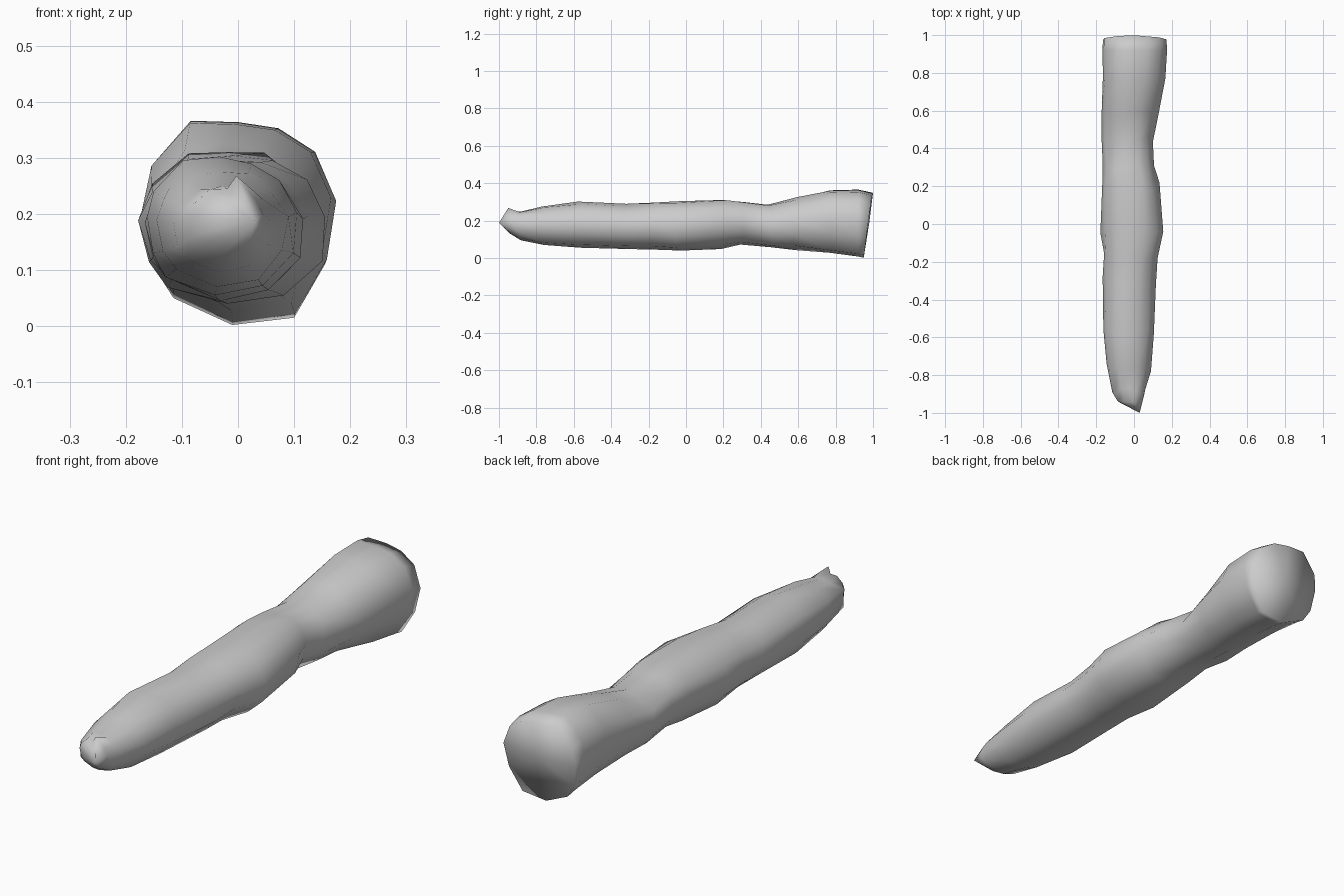
import bpy, bmesh, math, random

if "Cube" in bpy.data.objects:
    bpy.data.objects.remove(bpy.data.objects["Cube"])

random.seed(4)

# Sections along the log: y, left x, right x, bottom z, top z
sections = [
    (-0.94, -0.085, 0.045, 0.130, 0.245),
    (-0.89, -0.115, 0.060, 0.095, 0.250),
    (-0.76, -0.145, 0.090, 0.070, 0.275),
    (-0.57, -0.162, 0.105, 0.055, 0.302),
    (-0.30, -0.166, 0.116, 0.048, 0.290),
    (-0.17, -0.158, 0.125, 0.045, 0.296),
    (-0.04, -0.178, 0.155, 0.040, 0.304),
    (0.20, -0.168, 0.135, 0.048, 0.310),
    (0.31, -0.166, 0.106, 0.072, 0.300),
    (0.45, -0.172, 0.100, 0.058, 0.285),
    (0.58, -0.172, 0.128, 0.042, 0.325),
    (0.77, -0.165, 0.166, 0.028, 0.362),
    (0.92, -0.166, 0.175, 0.008, 0.366),
]
# Irregular faceted outline of the thick end (x, z)
end_outline = [(0.172, 0.21), (0.155, 0.11), (0.10, 0.015), (-0.01, 0.002),
               (-0.115, 0.05), (-0.15, 0.105), (-0.165, 0.20), (-0.155, 0.27),
               (-0.085, 0.35), (0.0, 0.345), (0.07, 0.335), (0.135, 0.295)]
N = len(end_outline)
unit = [((x - 0.0035) / 0.1685, (z - 0.176) / 0.174) for x, z in end_outline]

bm = bmesh.new()
rings = []
for y, l, r, b, t in sections:
    # blend a round section with the faceted outline
    k = 0.9 if y > 0.7 else 0.35
    pts = []
    for i, (u, v) in enumerate(unit):
        a = math.atan2(v, u)
        j = 1 if y > 0.7 else random.uniform(0.95, 1.03)
        pts.append((j * (k * u + (1 - k) * math.cos(a)),
                    j * (k * v + (1 - k) * math.sin(a))))
    u0, u1 = min(p[0] for p in pts), max(p[0] for p in pts)
    v0, v1 = min(p[1] for p in pts), max(p[1] for p in pts)
    ring = []
    for u, v in pts:
        x = l + (r - l) * (u - u0) / (u1 - u0)
        z = b + (t - b) * (v - v0) / (v1 - v0)
        dy = random.uniform(-0.02, 0.02) if -0.9 < y < 0.7 else 0
        ring.append(bm.verts.new((x, y + dy, z)))
    rings.append(ring)

# Slanted cut at the thick end
rings.append([bm.verts.new((x, 0.95 + 0.045 * z / 0.35 + 0.005 * (abs(x) < 0.05 and z > 0.3), z))
              for x, z in end_outline])

for a, b in zip(rings, rings[1:]):
    for i in range(N):
        j = (i + 1) % N
        bm.faces.new((a[i], a[j], b[j], b[i]))

# Splinter peak on top of the tapered end
peak = max(rings[0], key=lambda v: v.co.z - abs(v.co.x))
peak.co = (-0.003, -0.95, 0.268)

# End caps: pointed front, flat back
tip = bm.verts.new((0.03, -1.0, 0.188))
back = bm.verts.new((0.0, 0.98, 0.19))
for i in range(N):
    j = (i + 1) % N
    bm.faces.new((tip, rings[0][j], rings[0][i]))
    bm.faces.new((back, rings[-1][i], rings[-1][j]))
bmesh.ops.recalc_face_normals(bm, faces=bm.faces)
for f in bm.faces:
    f.smooth = True

mesh = bpy.data.meshes.new("log")
bm.to_mesh(mesh)
bm.free()
log = bpy.data.objects.new("log", mesh)
bpy.context.collection.objects.link(log)
